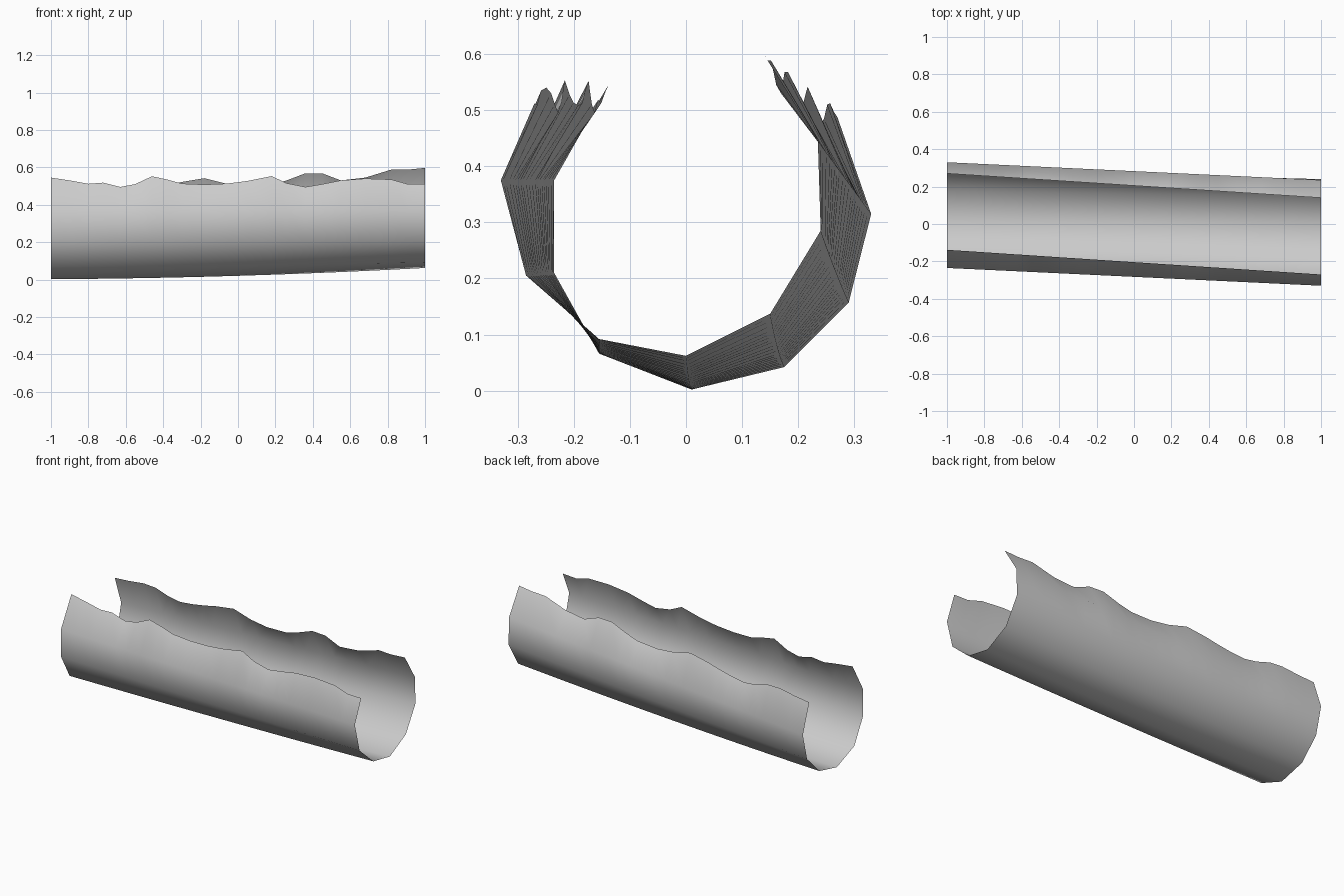
import bpy

if "Cube" in bpy.data.objects:
    bpy.data.objects.remove(bpy.data.objects["Cube"])

# Uneven stations along the shell: (x, front rim height, back rim height)
RIM = [(-1, .545, .487), (-.9, .53, .497), (-.8, .512, .512), (-.72, .518, .51),
       (-.63, .495, .485), (-.55, .51, .475), (-.46, .552, .487), (-.38, .535, .503),
       (-.3, .513, .522), (-.18, .508, .542), (-.06, .513, .512), (.05, .527, .50),
       (.18, .553, .507), (.26, .515, .53), (.36, .495, .568), (.45, .51, .568),
       (.55, .53, .53), (.68, .54, .545), (.82, .535, .588), (.91, .51, .588), (1, .512, .597)]

# Cross-section (y, z) at each end, without the two rim points
LEFT_END = [(-.235, .375), (-.235, .21), (-.155, .066), (.01, .002),
            (.175, .042), (.29, .157), (.33, .315)]
RIGHT_END = [(-.33, .375), (-.285, .205), (-.155, .092), (0, .062),
             (.15, .137), (.24, .285), (.235, .445)]
SAG = [0, 0, .004, .012, .010, .004, 0]


def lerp(a, b, t):
    return a + (b - a) * t


# Rows of the open shell, from the front rim round the bottom to the back rim
verts, faces = [], []
for x, front_z, back_z in RIM:
    t = (x + 1) / 2
    verts.append((x, lerp(-.138, -.27, t), front_z))
    for (y0, z0), (y1, z1), sag in zip(LEFT_END, RIGHT_END, SAG):
        verts.append((x, lerp(y0, y1, t), lerp(z0, z1, t) - sag * 4 * t * (1 - t)))
    verts.append((x, lerp(.27, .14, t), back_z))

n = len(LEFT_END) + 2
for i in range(len(RIM) - 1):
    for j in range(n - 1):
        a = i * n + j
        faces.append((a, a + 1, a + n + 1, a + n))

mesh = bpy.data.meshes.new("hollow_shell")
mesh.from_pydata(verts, [], faces)
mesh.update()
# Rounded shading across the whole shell
for p in mesh.polygons:
    p.use_smooth = True

grey = bpy.data.materials.new("light grey")
grey.diffuse_color = (.6, .6, .6, 1)
grey.use_nodes = True
grey.node_tree.nodes["Principled BSDF"].inputs["Base Color"].default_value = grey.diffuse_color
mesh.materials.append(grey)

shell = bpy.data.objects.new("hollow_shell", mesh)
bpy.context.collection.objects.link(shell)
